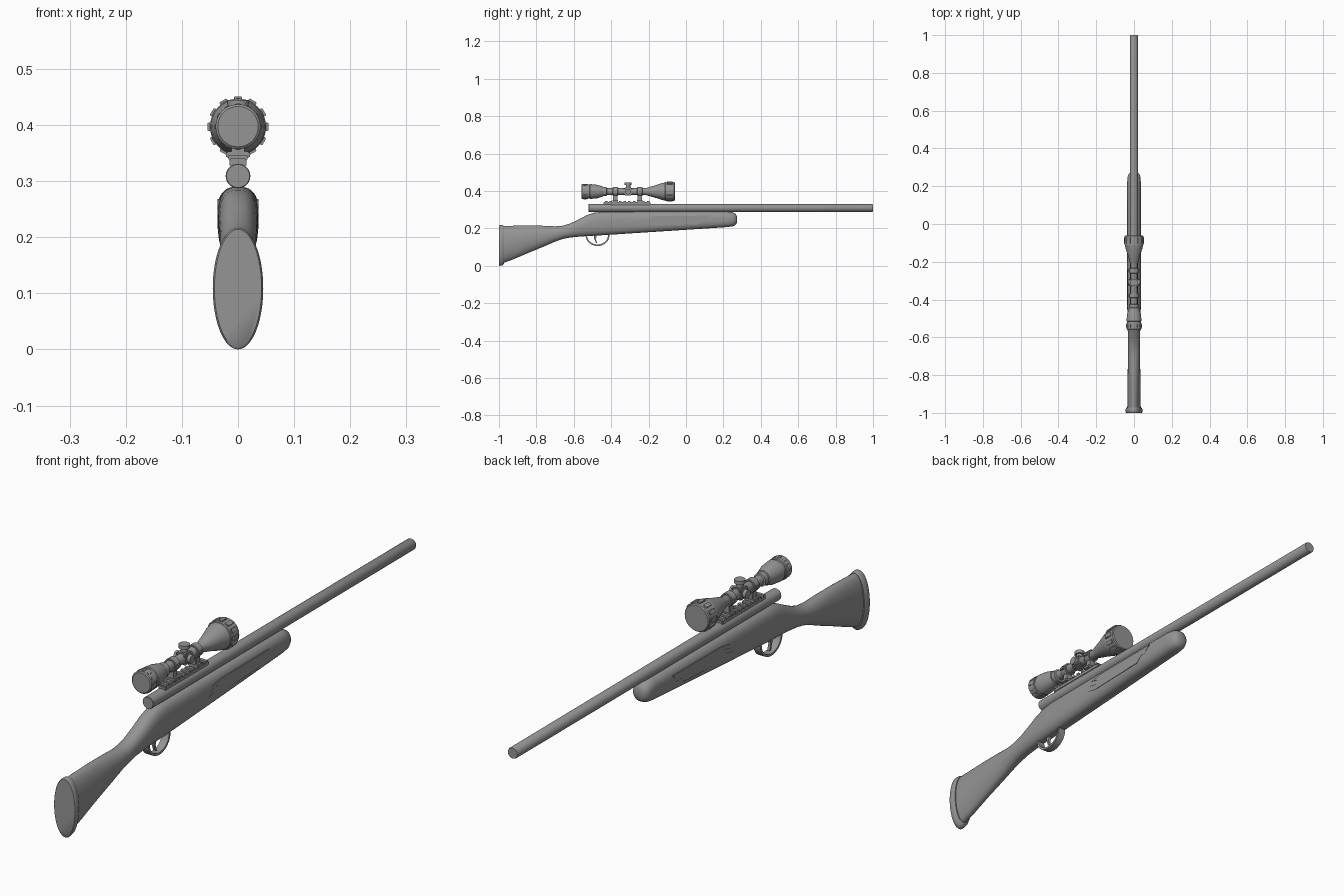
import bpy, bmesh
from math import cos, sin, pi
from mathutils import Matrix, Vector

cube = bpy.data.objects.get("Cube")
if cube:
    bpy.data.objects.remove(cube, do_unlink=True)

grey = bpy.data.materials.new("gunmetal_grey")
grey.use_nodes = True
COLOUR = (0.3, 0.3, 0.3, 1)
grey.diffuse_color = COLOUR
grey.node_tree.nodes["Principled BSDF"].inputs["Base Color"].default_value = COLOUR

SCOPE_Z = 0.397


def finish(name, bm, angle=35):
    bmesh.ops.recalc_face_normals(bm, faces=bm.faces)
    mesh = bpy.data.meshes.new(name)
    bm.to_mesh(mesh)
    bm.free()
    mesh.materials.append(grey)
    ob = bpy.data.objects.new(name, mesh)
    bpy.context.collection.objects.link(ob)
    bpy.ops.object.select_all(action="DESELECT")
    ob.select_set(True)
    bpy.context.view_layer.objects.active = ob
    bpy.ops.object.shade_smooth_by_angle(angle=angle * pi / 180)
    return ob


def loft(name, sections, n=40, angle=35):
    """Skin (y, bottom, top, half width, roundness) superellipse sections."""
    bm = bmesh.new()
    rings = []
    for y, lo, hi, w, p in sections:
        ring = []
        for i in range(n):
            c, s = cos(2 * pi * i / n), sin(2 * pi * i / n)
            x = w * abs(c) ** (2 / p) * (1 if c > 0 else -1)
            z = (hi - lo) / 2 * abs(s) ** (2 / p) * (1 if s > 0 else -1)
            ring.append(bm.verts.new((x, y, (lo + hi) / 2 + z)))
        rings.append(ring)
    for a, b in zip(rings, rings[1:]):
        for i in range(n):
            j = (i + 1) % n
            bm.faces.new((a[i], a[j], b[j], b[i]))
    bm.faces.new(rings[0])
    bm.faces.new(rings[-1])
    return finish(name, bm, angle)


def lathe(name, z, profile, n=32):
    """Turned part along y from (y, radius) pairs."""
    return loft(name, [(y, z - r, z + r, r, 2) for y, r in profile], n)


def box(name, centre, size, bevel=0.0, roll=0.0):
    bm = bmesh.new()
    bmesh.ops.create_cube(bm, size=1)
    bmesh.ops.scale(bm, vec=size, verts=bm.verts)
    if bevel:
        bmesh.ops.bevel(bm, geom=bm.edges[:], offset=bevel, segments=2, affect="EDGES")
    bmesh.ops.transform(bm, verts=bm.verts,
                        matrix=Matrix.Translation(centre) @ Matrix.Rotation(roll, 4, "Y"))
    return finish(name, bm)


def knob(name, centre, radius, depth, axis):
    bm = bmesh.new()
    bmesh.ops.create_cone(bm, cap_ends=True, segments=24, radius1=radius,
                          radius2=radius, depth=depth)
    turn = Vector((0, 0, 1)).rotation_difference(Vector(axis)).to_matrix().to_4x4()
    bmesh.ops.transform(bm, verts=bm.verts, matrix=Matrix.Translation(centre) @ turn)
    return finish(name, bm)


def prism(name, outline, x0, x1):
    """Extrude a (y, z) outline from x0 to x1."""
    bm = bmesh.new()
    face = bm.faces.new([bm.verts.new((x0, y, z)) for y, z in outline])
    out = bmesh.ops.extrude_face_region(bm, geom=[face])["geom"]
    bmesh.ops.translate(bm, vec=(x1 - x0, 0, 0),
                        verts=[v for v in out if isinstance(v, bmesh.types.BMVert)])
    return finish(name, bm)


# Stock, from the butt through the wrist to the rounded fore-end
loft("stock", [
    (-0.98, 0.014, 0.212, 0.036, 2),
    (-0.93, 0.032, 0.214, 0.035, 2),
    (-0.85, 0.066, 0.216, 0.034, 2),
    (-0.76, 0.103, 0.214, 0.033, 2.1),
    (-0.70, 0.129, 0.211, 0.032, 2.1),
    (-0.66, 0.143, 0.214, 0.032, 2.2),
    (-0.62, 0.151, 0.226, 0.032, 2.2),
    (-0.57, 0.156, 0.250, 0.033, 2.3),
    (-0.53, 0.159, 0.271, 0.034, 2.4),
    (-0.49, 0.161, 0.284, 0.035, 2.6),
    (-0.44, 0.164, 0.289, 0.036, 2.7),
    (-0.10, 0.186, 0.290, 0.036, 2.7),
    (0.22, 0.207, 0.290, 0.036, 2.5),
    (0.25, 0.211, 0.286, 0.034, 2.4),
    (0.265, 0.218, 0.278, 0.028, 2.2),
    (0.272, 0.230, 0.266, 0.018, 2),
])

# Butt pad with a softened rim
loft("butt_pad", [
    (-1.0, 0.004, 0.214, 0.042, 2),
    (-0.996, 0.0, 0.217, 0.045, 2),
    (-0.982, 0.002, 0.217, 0.045, 2),
    (-0.972, 0.012, 0.213, 0.040, 2),
], n=48, angle=50)

# Fore-end grip panels with jagged ends, one on each side
rear = [(-0.15, 0.266), (-0.20, 0.258), (-0.165, 0.250), (-0.21, 0.241),
        (-0.175, 0.234), (-0.22, 0.224), (-0.18, 0.215)]
front = [(0.06, 0.222), (0.085, 0.244), (0.10, 0.240), (0.13, 0.268)]
for side, label in ((1, "left"), (-1, "right")):
    prism(label + "_grip_panel", rear + front, side * 0.03, side * 0.0367)

# Barrel and receiver tube
lathe("barrel", 0.309, [(-0.52, 0.0205), (-0.518, 0.022), (-0.2, 0.0215),
                        (0.997, 0.0205), (1.0, 0.019)])

# Trigger guard: a flat strip bent into a half loop
outer, inner = [], []
for k in range(25):
    a = pi + pi * k / 24
    outer.append((-0.473 + 0.064 * cos(a), 0.164 + 0.058 * sin(a)))
    inner.append((-0.473 + 0.056 * cos(a), 0.164 + 0.050 * sin(a)))
prism("trigger_guard", outer + inner[::-1], -0.014, 0.014)
prism("trigger", [(-0.492, 0.168), (-0.491, 0.145), (-0.482, 0.122), (-0.475, 0.120),
                  (-0.482, 0.142), (-0.476, 0.168)], -0.005, 0.005)

# Toothed scope rail
box("scope_rail", (0, -0.315, 0.333), (0.030, 0.25, 0.014), 0.002)
for k in range(10):
    box("rail_tooth", (0, -0.4275 + k * 0.025, 0.342), (0.034, 0.013, 0.009), 0.001)

# Scope body turned as one piece
lathe("scope_body", SCOPE_Z, [
    (-0.558, 0.036), (-0.555, 0.040), (-0.525, 0.040), (-0.523, 0.037),
    (-0.515, 0.037), (-0.513, 0.040), (-0.475, 0.036), (-0.445, 0.027),
    (-0.443, 0.024), (-0.425, 0.024), (-0.423, 0.018), (-0.215, 0.018),
    (-0.205, 0.022), (-0.165, 0.033), (-0.125, 0.046), (-0.112, 0.048),
    (-0.110, 0.050), (-0.064, 0.050), (-0.06, 0.047)], n=40)

# Grip blocks around the eyepiece and the objective bell
for k in range(12):
    a = 2 * pi * k / 12
    for name, y, r, size in (("objective_grip", -0.087, 0.050, (0.015, 0.030, 0.008)),
                             ("eyepiece_grip", -0.540, 0.0385, (0.010, 0.018, 0.006))):
        box(name, (r * sin(a), y, SCOPE_Z + r * cos(a)), size, 0.001, a)

# Mount rings with feet and clamp lugs
for y in (-0.378, -0.247):
    lathe("mount_ring", SCOPE_Z, [(y - 0.014, 0.022), (y - 0.012, 0.024),
                                  (y + 0.012, 0.024), (y + 0.014, 0.022)])
    box("mount_foot", (0, y, 0.361), (0.024, 0.024, 0.034), 0.002)
    box("mount_clamp", (0, y, 0.347), (0.042, 0.028, 0.012), 0.002)
    for side in (1, -1):
        box("ring_lug", (side * 0.024, y, SCOPE_Z), (0.010, 0.020, 0.012), 0.002)

# Turret housing with elevation and side adjustment knobs
box("turret_housing", (0, -0.31, SCOPE_Z), (0.042, 0.044, 0.042), 0.005)
knob("elevation_stem", (0, -0.31, 0.424), 0.012, 0.020, (0, 0, 1))
knob("elevation_cap", (0, -0.31, 0.438), 0.019, 0.013, (0, 0, 1))
for side, label in ((1, "left"), (-1, "right")):
    knob(label + "_adjuster", (side * 0.025, -0.31, SCOPE_Z), 0.015, 0.016, (1, 0, 0))
